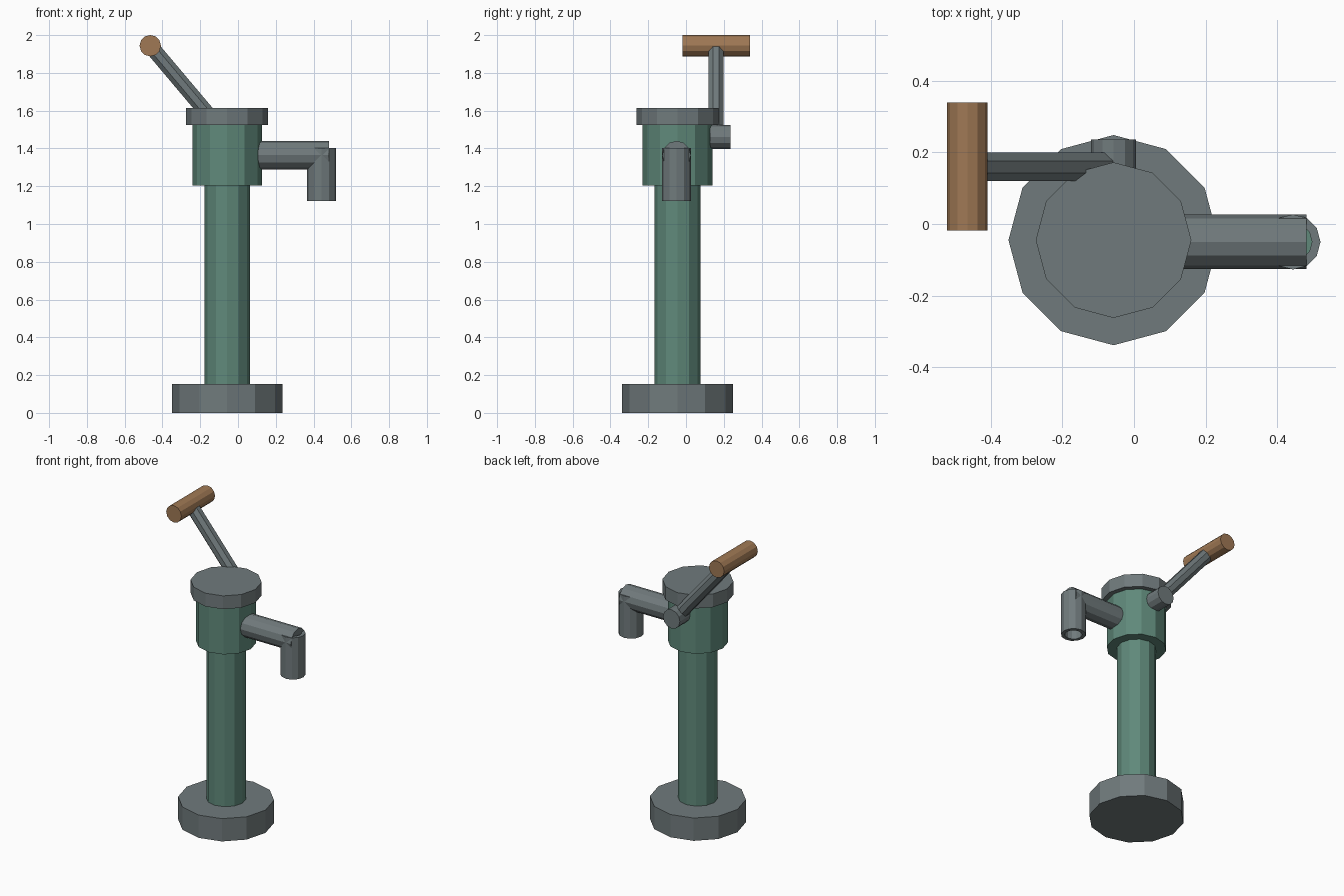
import bpy, bmesh
from math import radians
from mathutils import Vector, Matrix

if "Cube" in bpy.data.objects:
    bpy.data.objects.remove(bpy.data.objects["Cube"])

CX, CY = -0.057, -0.045   # pump axis


def material(name, rgb):
    m = bpy.data.materials.new(name)
    m.diffuse_color = (*rgb, 1)
    m.use_nodes = True
    m.node_tree.nodes["Principled BSDF"].inputs["Base Color"].default_value = m.diffuse_color
    return m


GREEN = material("green_paint", (0.115, 0.25, 0.195))
IRON = material("dark_iron", (0.162, 0.195, 0.202))
WOOD = material("wood", (0.35, 0.19, 0.09))


def rod(name, a, b, r, sides=12, mat=IRON, wall=None, spin=0):
    """Flat-faced cylinder from a to b; with wall it is an open tube."""
    a, b = Vector(a), Vector(b)
    bm = bmesh.new()
    bmesh.ops.create_cone(bm, cap_ends=wall is None, segments=sides,
                          radius1=r, radius2=r, depth=(b - a).length,
                          matrix=Matrix.Rotation(radians(spin), 4, 'Z'))
    bmesh.ops.recalc_face_normals(bm, faces=bm.faces)
    q = (b - a).to_track_quat('Z', 'Y')
    bm.transform(Matrix.Translation((a + b) / 2) @ q.to_matrix().to_4x4())
    me = bpy.data.meshes.new(name)
    bm.to_mesh(me)
    bm.free()
    ob = bpy.data.objects.new(name, me)
    bpy.context.collection.objects.link(ob)
    me.materials.append(mat)
    if wall:
        s = ob.modifiers.new("wall", 'SOLIDIFY')
        s.thickness = wall
        s.offset = -1
        s.use_even_offset = True
    return ob


# Stacked body
for name, r, z0, z1, mat in [("base", 0.293, 0, 0.153, IRON),
                             ("column", 0.121, 0.153, 1.205, GREEN),
                             ("pump_head", 0.184, 1.205, 1.525, GREEN),
                             ("cap", 0.217, 1.525, 1.614, IRON)]:
    rod(name, (CX, CY, z0), (CX, CY, z1), r, mat=mat)

# Spout: horizontal arm, hollow nozzle and its green core
SY, NX = -0.050, 0.443
rod("spout_arm", (0.09, SY, 1.364), (0.481, SY, 1.364), 0.076)
rod("spout_nozzle", (NX, SY, 1.122), (NX, SY, 1.402), 0.077, wall=0.023)
rod("nozzle_core", (NX, SY, 1.25), (NX, SY, 1.385), 0.054, mat=GREEN)

# Lever: pivot, arm and wooden grip
pivot, grip = (CX, 0.159, 1.461), (-0.4645, 0.159, 1.944)
rod("lever_pivot", (CX, 0.127, 1.461), (CX, 0.236, 1.461), 0.063)
rod("lever_arm", pivot, grip, 0.043, sides=8, spin=22.5)
rod("grip", (grip[0], -0.018, grip[2]), (grip[0], 0.339, grip[2]), 0.0565, mat=WOOD)
